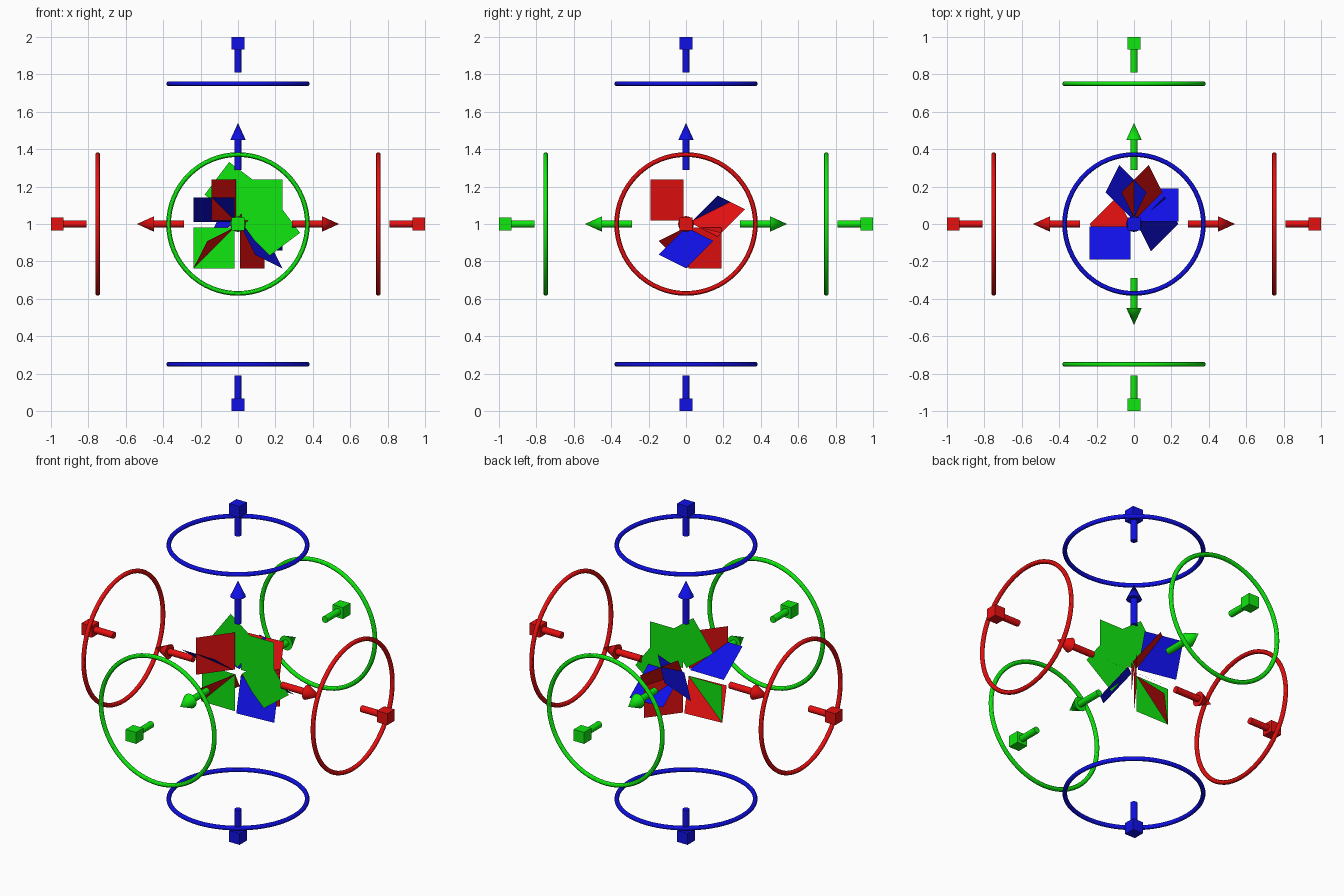
import bpy
from mathutils import Vector

old = bpy.data.objects.get("Cube")
if old:
    bpy.data.objects.remove(old, do_unlink=True)

CENTRE = Vector((0, 0, 1))


def make_material(name, colour):
    mat = bpy.data.materials.new(name)
    mat.use_nodes = True
    mat.diffuse_color = colour
    mat.node_tree.nodes["Principled BSDF"].inputs["Base Color"].default_value = colour
    return mat


HI, LO = 0.8, 0.005
red = make_material("red", (HI, LO, LO, 1))
green = make_material("green", (LO, HI, LO, 1))
blue = make_material("blue", (LO, LO, HI, 1))


def finish(name, mat, smooth=True):
    obj = bpy.context.object
    obj.name = name
    obj.data.materials.append(mat)
    if smooth:
        bpy.ops.object.shade_smooth_by_angle()
    return obj


def place(axis, distance):
    """Location and rotation for a part on an axis, its z along the axis."""
    return dict(location=CENTRE + axis * distance,
                rotation=axis.to_track_quat('Z', 'Y').to_euler())


def rod(name, mat, axis, start, end):
    bpy.ops.mesh.primitive_cylinder_add(vertices=24, radius=0.019, depth=end - start,
                                        **place(axis, (start + end) / 2))
    finish(name, mat)


def arrow(name, mat, axis):
    rod(name + "_arrow_shaft", mat, axis, 0.29, 0.45)
    bpy.ops.mesh.primitive_cone_add(vertices=32, radius1=0.042, depth=0.092,
                                    **place(axis, 0.494))
    finish(name + "_arrow_head", mat)


def scale_handle(name, mat, axis):
    rod(name + "_handle_rod", mat, axis, 0.81, 0.94)
    bpy.ops.mesh.primitive_cube_add(size=0.068, location=CENTRE + axis * 0.966)
    finish(name + "_handle_block", mat, smooth=False)


def ring(name, mat, axis):
    bpy.ops.mesh.primitive_torus_add(major_segments=64, minor_segments=12,
                                     major_radius=0.371, minor_radius=0.0125,
                                     **place(axis, 0.75))
    finish(name + "_ring", mat)


# Arrow, ring and block handle on each half axis (no arrow points down)
half_axes = [("left", red, (1, 0, 0)), ("right", red, (-1, 0, 0)),
             ("back", green, (0, 1, 0)), ("front", green, (0, -1, 0)),
             ("top", blue, (0, 0, 1)), ("bottom", blue, (0, 0, -1))]
for side, mat, direction in half_axes:
    axis = Vector(direction)
    if side != "bottom":
        arrow(side, mat, axis)
    scale_handle(side, mat, axis)
    ring(side, mat, axis)


# Thin square panels fanned around the centre
def panel(name, mat, u, v, inner=0.018, outer=0.237):
    u, v = Vector(u).normalized(), Vector(v).normalized()
    corners = [(inner, inner), (outer, inner), (outer, outer), (inner, outer)]
    mesh = bpy.data.meshes.new(name)
    mesh.from_pydata([CENTRE + u * a + v * b for a, b in corners], [], [(0, 1, 2, 3)])
    mesh.materials.append(mat)
    bpy.context.collection.objects.link(bpy.data.objects.new(name, mesh))


panels = {
    "green": (green, [((1, 0, 0), (0, 0, 1)),
                      ((-1, 0, 0), (0, 0, -1)),
                      ((3, 0, 4), (-4, 0, 3)),
                      ((3, 0, -4), (4, 0, 3))]),
    "red": (red, [((-3, -4, 0), (0, 0, 1)),
                  ((3, 4, 0), (0, 0, -1)),
                  ((2, 2, -1), (-1, 2, 2)),
                  ((-2, -2, -1), (-1, 2, -2))]),
    "blue": (blue, [((-1, 0, 0), (0, -4, 3)),
                    ((1, 0, 0), (0, 4, -3)),
                    ((-2, 2, -1), (1, 2, 2)),
                    ((1, -2, -2), (2, 2, -1))]),
}
for colour, (mat, edges) in panels.items():
    for number, (u, v) in enumerate(edges, 1):
        panel(f"{colour}_panel_{number}", mat, u, v)
